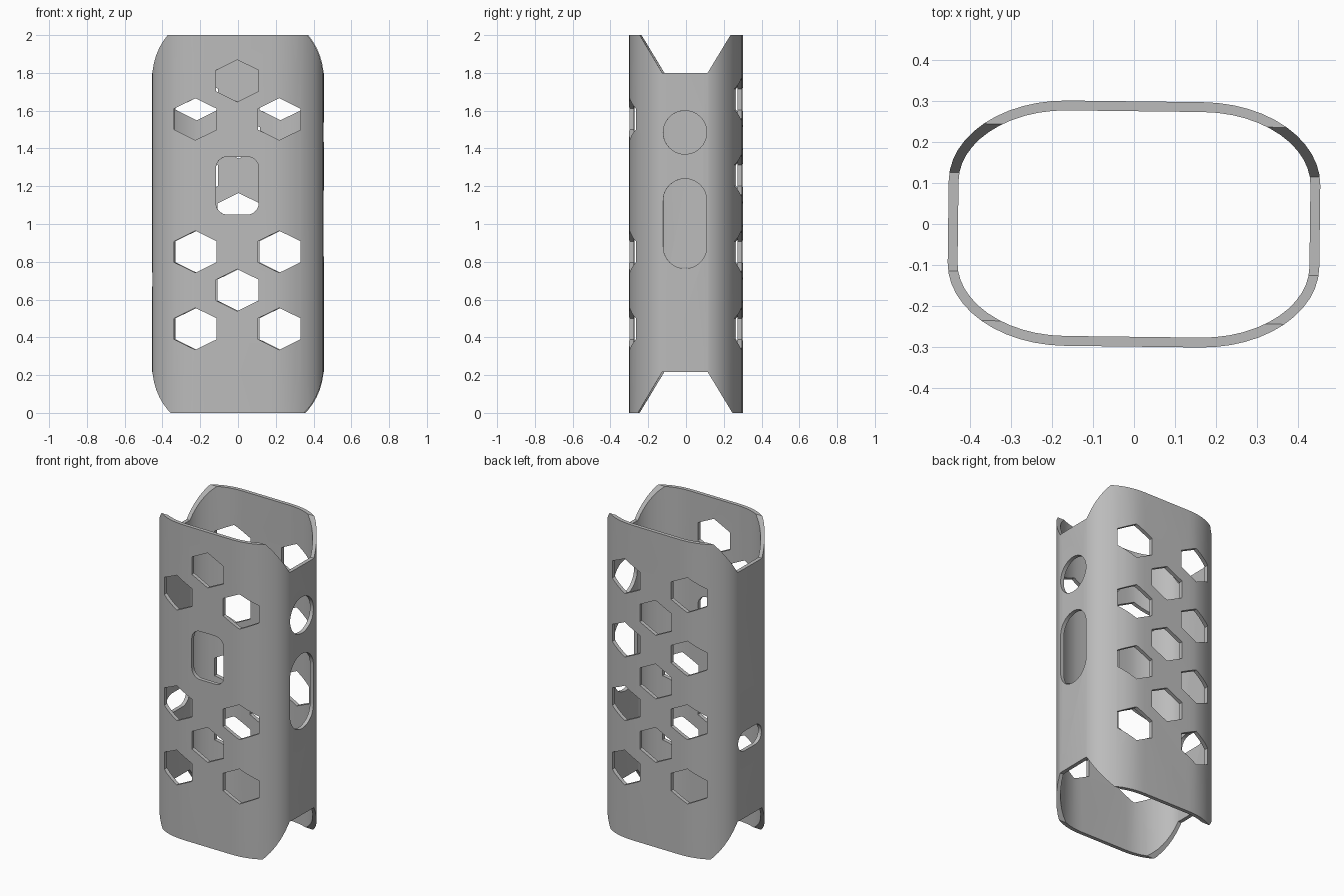
import bpy, bmesh, math
from mathutils import Vector

cube = bpy.data.objects.get("Cube")
if cube:
    bpy.data.objects.remove(cube, do_unlink=True)

TILT = math.radians(-0.7)
WALL = 0.024

grey = bpy.data.materials.new("Plain grey")
grey.use_nodes = True
grey.diffuse_color = (0.5, 0.5, 0.5, 1)
grey.node_tree.nodes["Principled BSDF"].inputs["Base Color"].default_value = (0.5, 0.5, 0.5, 1)


def make_object(name, bm):
    bmesh.ops.recalc_face_normals(bm, faces=bm.faces)
    mesh = bpy.data.meshes.new(name)
    bm.to_mesh(mesh)
    bm.free()
    obj = bpy.data.objects.new(name, mesh)
    bpy.context.collection.objects.link(obj)
    mesh.materials.append(grey)
    return obj


def prism(bm, points, axis, start, end):
    """Extrude a (across, up) outline along the x or y axis."""
    def place(p, depth):
        return (depth, p[0], p[1]) if axis == "x" else (p[0], depth, p[1])
    a, b = ([bm.verts.new(place(p, d)) for p in points] for d in (start, end))
    bm.faces.new(a)
    bm.faces.new(b)
    for i in range(len(a)):
        j = (i + 1) % len(a)
        bm.faces.new((a[i], a[j], b[j], b[i]))


def rounded(cx, cz, w, h, r, steps=10):
    """Rounded rectangle outline; a full radius gives a pill or a circle."""
    points = []
    for k, (sx, sz) in enumerate(((1, 1), (-1, 1), (-1, -1), (1, -1))):
        for s in range(steps + 1):
            t = math.pi / 2 * (k + s / steps)
            p = Vector((cx + sx * (w / 2 - r) + r * math.cos(t),
                        cz + sz * (h / 2 - r) + r * math.sin(t)))
            if not points or (p - points[-1]).length > 1e-4:
                points.append(p)
    if (points[0] - points[-1]).length < 1e-4:
        points.pop()
    return points


def hexagon(cx, cz):
    return [(cx + 0.13 * math.cos(t), cz + 0.111 * math.sin(t))
            for t in (math.pi / 6 + i * math.pi / 3 for i in range(6))]


def section(inset):
    """Rounded oblong cross-section of the sleeve."""
    cx, cy, rx, ry, steps = 0.165, 0.1, 0.288, 0.199, 12
    points = []
    for k, (sx, sy) in enumerate(((1, 1), (-1, 1), (-1, -1), (1, -1))):
        for s in range(steps + 1):
            t = math.pi / 2 * (k + s / steps)
            n = Vector((math.cos(t) / rx, math.sin(t) / ry)).normalized()
            points.append(Vector((sx * cx + rx * math.cos(t),
                                  sy * cy + ry * math.sin(t))) - n * inset)
    return points


# Sleeve tube
bm = bmesh.new()
rings = [[bm.verts.new((p.x, p.y, z)) for p in section(inset)]
         for inset, z in ((0, 0), (0, 2), (WALL, 2), (WALL, 0))]
count = len(rings[0])
for a, b in zip(rings, rings[1:] + rings[:1]):
    for i in range(count):
        j = (i + 1) % count
        bm.faces.new((a[i], a[j], b[j], b[i]))
sleeve = make_object("sleeve", bm)

bm = bmesh.new()
# Slanted notches at both ends
for z, step in ((1.8, 0.3), (0.217, -0.3)):
    prism(bm, [(-0.12, z), (0.12, z), (0.3, z + step), (-0.3, z + step)], "x", -1, 1)

# Front holes: hexagons and a rounded window
front = [(0, 1.758), (0, 0.65)] + [(s * 0.222, z) for s in (-1, 1) for z in (1.555, 0.853, 0.445)]
for x, z in front:
    prism(bm, hexagon(x, z), "y", -0.5, -0.2)
prism(bm, rounded(0, 1.203, 0.226, 0.306, 0.06), "y", -0.5, -0.2)

# Back holes: staggered hexagons
back = [(0, z) for z in (1.457, 1.053, 0.65)]
back += [(s * 0.222, z) for s in (-1, 1) for z in (1.66, 1.257, 0.853, 0.445)]
for x, z in back:
    prism(bm, hexagon(x, z), "y", 0.2, 0.5)

# Side holes: circle and tall slot on one side, small slot on the other
prism(bm, rounded(0, 1.485, 0.23, 0.23, 0.115), "x", 0.38, 0.6)
prism(bm, rounded(0, 1.002, 0.23, 0.475, 0.115), "x", 0.38, 0.6)
prism(bm, rounded(0, 0.706, 0.23, 0.125, 0.0625), "x", -0.6, -0.38)
cutter = make_object("hole_cutter", bm)
cutter.hide_render = True

cut = sleeve.modifiers.new("Holes", "BOOLEAN")
cut.operation = "DIFFERENCE"
cut.solver = "EXACT"
cut.object = cutter

bpy.ops.object.select_all(action="DESELECT")
bpy.context.view_layer.objects.active = sleeve
sleeve.select_set(True)
bpy.ops.object.modifier_apply(modifier=cut.name)
bpy.data.objects.remove(cutter, do_unlink=True)
sleeve.rotation_euler.z = TILT
bpy.ops.object.shade_smooth_by_angle(angle=math.radians(30))
